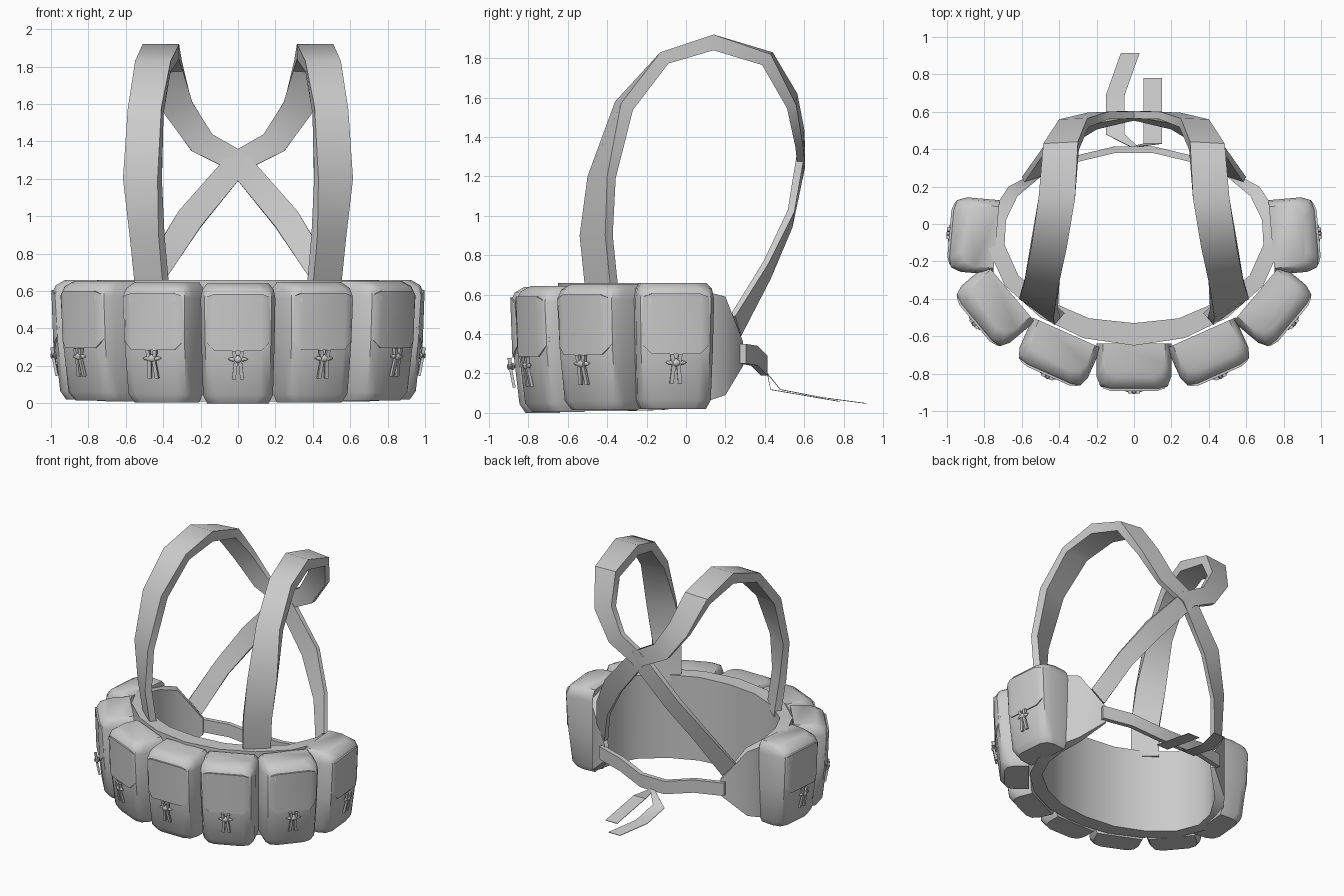
import bpy, bmesh
from math import radians
from mathutils import Vector, Matrix

if "Cube" in bpy.data.objects:
    bpy.data.objects.remove(bpy.data.objects["Cube"])


def finish(name, bm):
    bmesh.ops.recalc_face_normals(bm, faces=bm.faces)
    me = bpy.data.meshes.new(name)
    bm.to_mesh(me)
    bm.free()
    ob = bpy.data.objects.new(name, me)
    bpy.context.collection.objects.link(ob)
    return ob


def loft(bm, rings):
    """Skin a list of equal closed rings and cap both ends."""
    vr = [[bm.verts.new(p) for p in r] for r in rings]
    n = len(vr[0])
    for r, s in zip(vr, vr[1:]):
        for i in range(n):
            bm.faces.new((r[i], r[(i + 1) % n], s[(i + 1) % n], s[i]))
    bm.faces.new(vr[0])
    bm.faces.new(vr[-1])


def ribbon(bm, stations):
    """Strap from (edge a, edge b, thickness) stations; thickness goes along the normal."""
    st = [(Vector(a), Vector(b), t) for a, b, t in stations]
    mid = [(a + b) / 2 for a, b, t in st]
    rings = []
    for i, (a, b, t) in enumerate(st):
        tan = mid[min(i + 1, len(st) - 1)] - mid[max(i - 1, 0)]
        n = tan.cross(b - a).normalized() * t
        rings.append([a, b, b + n, a + n])
    loft(bm, rings)


def make_ribbon(name, stations):
    bm = bmesh.new()
    ribbon(bm, stations)
    return finish(name, bm)


def both_sides(half):
    """Mirror half a list of (x, ...) rows whose last row may sit on x = 0."""
    return [(-r[0], *r[1:]) for r in half] + [r for r in reversed(half) if r[0] > 0]


# belt: x, y, bottom, top, thickness
belt = both_sides([
    (.50, .29, .24, .36, .03), (.67, .20, .09, .59, .07), (.77, .05, .04, .63, .09),
    (.78, -.13, .015, .66, .09), (.69, -.33, .01, .66, .09), (.50, -.50, .01, .66, .10),
    (.27, -.61, .01, .66, .11), (0, -.65, .01, .66, .12)])
make_ribbon("belt", [((x, y, b), (x, y, t), -d) for x, y, b, t, d in belt])

# strap closing the belt at the back
back = both_sides([(.53, .27, .25, .35), (.31, .33, .24, .34), (.10, .38, .19, .29)])
make_ribbon("back_strap", [((x, y, b), (x, y, t), -.035) for x, y, b, t in back])

# loose tie ends drooping behind the knot: x left, x right, y, z
for name, rows in (
        ("tie_end_left", [(-.02, .02, .415, .20), (-.15, -.05, .48, .12),
                          (-.15, -.05, .69, .08), (-.07, .03, .915, .05)]),
        ("tie_end_right", [(-.02, .02, .415, .20), (.05, .15, .43, .12), (.05, .15, .78, .06)])):
    make_ribbon(name, [((l, y, z), (r, y, z), .004) for l, r, y, z in rows])

# shoulder straps crossing behind
strap = make_ribbon("shoulder_straps", [
    ((.40, -.51, .61), (.55, -.38, .61), .05),
    ((.425, -.54, .90), (.58, -.41, .90), .05),
    ((.43, -.50, 1.20), (.615, -.40, 1.20), .05),
    ((.41, -.36, 1.58), (.59, -.33, 1.57), .07),
    ((.36, -.13, 1.83), (.55, -.13, 1.83), .07),
    ((.315, .14, 1.92), (.51, .14, 1.92), .08),
    ((.30, .44, 1.83), (.485, .43, 1.82), .07),
    ((.25, .565, 1.62), (.40, .56, 1.56), .05),
    ((.14, .60, 1.44), (.25, .595, 1.35), .04),
    ((-.05, .605, 1.33), (.05, .605, 1.25), .04),
    ((-.32, .55, 1.02), (-.20, .54, .94), .035),
    ((-.48, .42, .76), (-.38, .43, .68), .03),
    ((-.60, .25, .49), (-.51, .28, .39), .03)])
strap.modifiers.new("mirror", 'MIRROR')

# one pouch, front face at local y = 0: z, half width, front setback
bm = bmesh.new()
rings = []
for z, w, f in [(0, .165, .075), (.045, .187, .045), (.30, .195, .015),
                (.56, .20, 0), (.61, .19, .02), (.64, .165, .07)]:
    half = [(w, .25), (w, f + .075), (w - .02, f + .022), (w - .07, f)]
    rings.append([(x, y, z) for x, y in half] + [(-x, y, z) for x, y in reversed(half)])
loft(bm, rings)
pouch = finish("pouch", bm)

# flap wrapped over the pouch front: x, y offset, bottom, top
flap_rows = both_sides([(.182, .03, .36, .53), (.165, .006, .32, .57), (.125, -.008, .28, .585)])
flap = make_ribbon("flap", [((x, y + .017, b), (x, y + .006, t), -.03) for x, y, b, t in flap_rows])

# toggle with a cord loop and two flat tails
bm = bmesh.new()
for s in (-1, 1):
    ribbon(bm, [((s * .022 - .01, .004, .28), (s * .022 + .01, .004, .28), .02),
                ((s * .012 - .01, .008, .22), (s * .012 + .01, .008, .22), .015),
                ((s * .022 - .010, .026, .13), (s * .022 + .010, .026, .13), .015)])
for sx, sr in ((.025, .021), (.055, .013)):
    bmesh.ops.create_uvsphere(bm, u_segments=8, v_segments=6, radius=1,
                              matrix=Matrix.Translation((0, .002, .235)) @ Matrix.Diagonal((sx, sr, sr, 1)))
toggle = finish("toggle", bm)

# place seven pouches around the belt: face centre, height and heading
places = [(0, -.89, 0, 0)]
for s in (-1, 1):
    places += [(s * .46, -.81, .005, s * 24), (s * .85, -.53, .015, s * 50), (s * .985, -.05, .02, s * 95)]
for part in (pouch, flap, toggle):
    for i, (x, y, z, a) in enumerate(places):
        ob = part if i == 0 else part.copy()
        if i:
            bpy.context.collection.objects.link(ob)
        ob.location = (x, y, z)
        ob.rotation_euler.z = radians(a)

# smooth shading with crisp edges, once per mesh
seen = set()
for ob in bpy.data.objects:
    first = ob.data.name not in seen
    seen.add(ob.data.name)
    ob.select_set(first)
    if first:
        bpy.context.view_layer.objects.active = ob
bpy.ops.object.shade_smooth_by_angle(angle=radians(42))
